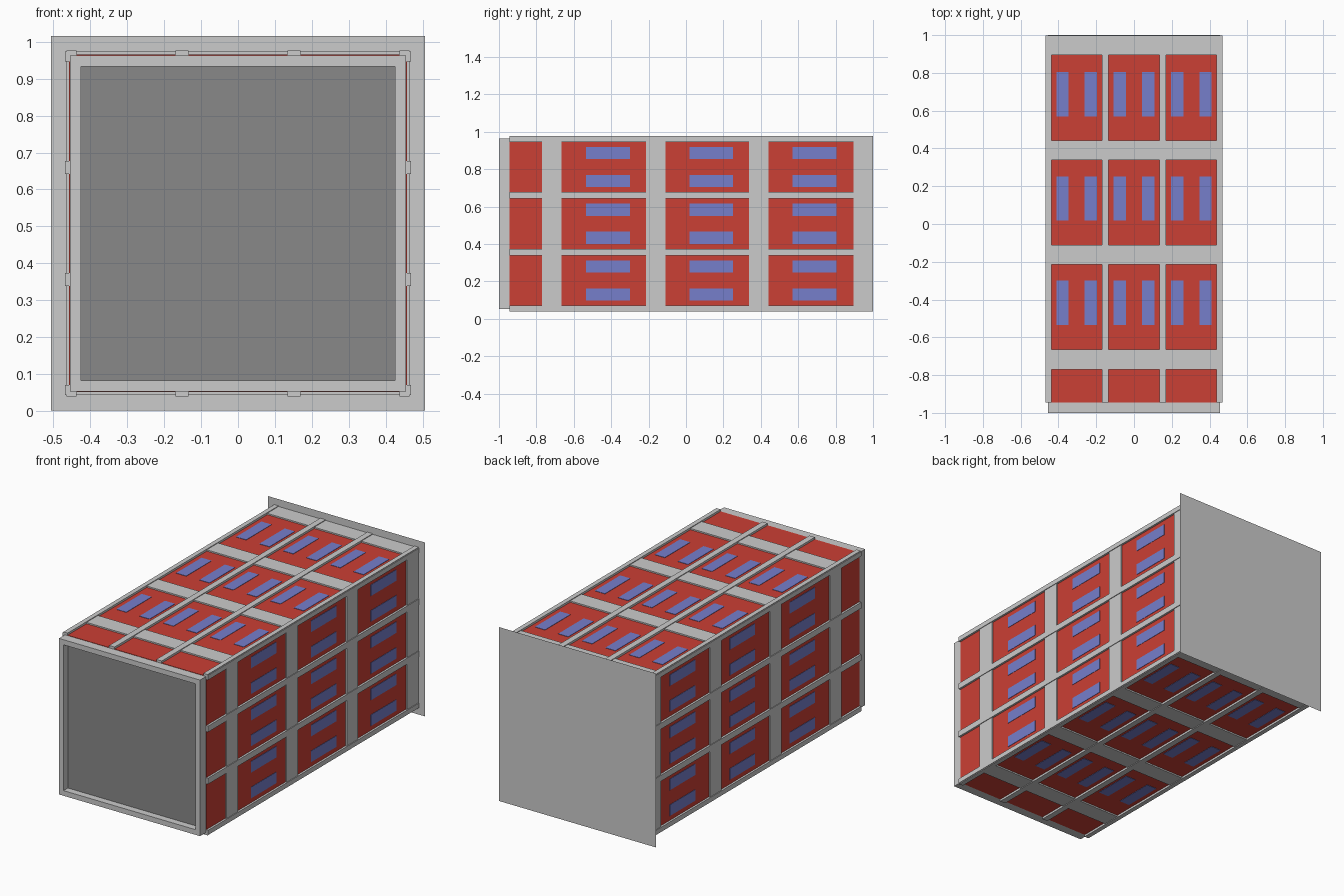
import bpy, bmesh
from mathutils import Matrix, Vector

if "Cube" in bpy.data.objects:
    bpy.data.objects.remove(bpy.data.objects["Cube"])

CZ = 0.508          # height of the box axis
SKIN = 0.455        # half width of the core box


def material(name, rgb):
    m = bpy.data.materials.new(name)
    m.diffuse_color = (*rgb, 1)
    m.use_nodes = True
    m.node_tree.nodes["Principled BSDF"].inputs["Base Color"].default_value = m.diffuse_color
    return m


RED = material("red_paint", (0.6, 0.05, 0.035))
BLUE = material("blue_paint", (0.18, 0.21, 0.6))
DARK = material("dark_grey", (0.25, 0.25, 0.25))


def finish(bm, name, mat=None):
    me = bpy.data.meshes.new(name)
    bm.to_mesh(me)
    bm.free()
    ob = bpy.data.objects.new(name, me)
    bpy.context.collection.objects.link(ob)
    if mat:
        me.materials.append(mat)
    return ob


def square_sweep(name, stations):
    """Square loops (half width, y) joined in order."""
    bm = bmesh.new()
    loops = [[bm.verts.new((sx * h, y, CZ + sz * h))
              for sx, sz in ((-1, -1), (1, -1), (1, 1), (-1, 1))] for h, y in stations]
    for a, b in zip(loops, loops[1:]):
        for i in range(4):
            j = (i + 1) % 4
            bm.faces.new((a[i], a[j], b[j], b[i]))
    return finish(bm, name)


def square_sheet(name, half, y, facing, mat=None):
    bm = bmesh.new()
    pts = [(-half, y, CZ - half), (half, y, CZ - half), (half, y, CZ + half), (-half, y, CZ + half)]
    bm.faces.new([bm.verts.new(p) for p in pts[::facing]])
    return finish(bm, name, mat)


def side_plates(name, rects, top, mat=None):
    """Raised plates (u0, u1, y0, y1) repeated on all four long sides."""
    bm = bmesh.new()
    for k in range(4):
        turn = Matrix.Translation((0, 0, CZ)) @ Matrix.Rotation(k * 1.5707963, 4, 'Y')
        for u0, u1, y0, y1 in rects:
            size = Matrix.Diagonal((u1 - u0, y1 - y0, top - SKIN, 1))
            pos = Matrix.Translation(((u0 + u1) / 2, (y0 + y1) / 2, (top + SKIN) / 2))
            made = bmesh.ops.create_cube(bm, size=1, matrix=turn @ pos @ size)
            # drop the hidden underside
            inward = turn.to_3x3() @ Vector((0, 0, -1))
            faces = {f for v in made["verts"] for f in v.link_faces}
            for f in faces:
                f.normal_update()
            under = [f for f in faces if f.normal.dot(inward) > 0.9]
            bmesh.ops.delete(bm, geom=under, context='FACES_ONLY')
    return finish(bm, name, mat)


# core box with a shallow recess at the front
square_sweep("core_box", [(0.425, -0.96), (0.425, -1), (SKIN, -1), (SKIN, 1)])
square_sheet("front_panel", 0.425, -0.96, 1, DARK)

# thin back flange
square_sheet("back_flange", 0.507, 1.0, -1)

# wide straps round the box
straps = [(-0.77, -0.665), (-0.215, -0.11), (0.338, 0.442), (0.895, 0.999)]
for i, (a, b) in enumerate(straps):
    square_sweep(f"cross_strap_{i + 1}", [(SKIN, a), (0.465, a), (0.465, b), (SKIN, b)])

# narrow rails along the box
rails = [(u - 0.0175, u + 0.0175, -0.945, 0.999) for u in (-0.152, 0.152)]
rails += [(-0.465, -0.438, -0.945, 0.999), (0.438, 0.465, -0.945, 0.999)]
side_plates("long_rails", rails, 0.469)

# red panels between the straps and rails
columns = (-0.304, 0, 0.304)
rows = [(-0.945, -0.77)] + [(straps[i][1], straps[i + 1][0]) for i in range(3)]
side_plates("red_panels", [(c - 0.135, c + 0.135, a, b) for c in columns for a, b in rows], 0.457, RED)

# pairs of blue windows on the three full rows
windows = [(c + s - 0.0325, c + s + 0.0325, y - 0.117, y + 0.117)
           for c in columns for s in (-0.075, 0.075) for y in (-0.417, 0.135, 0.687)]
side_plates("blue_windows", windows, 0.459, BLUE)
